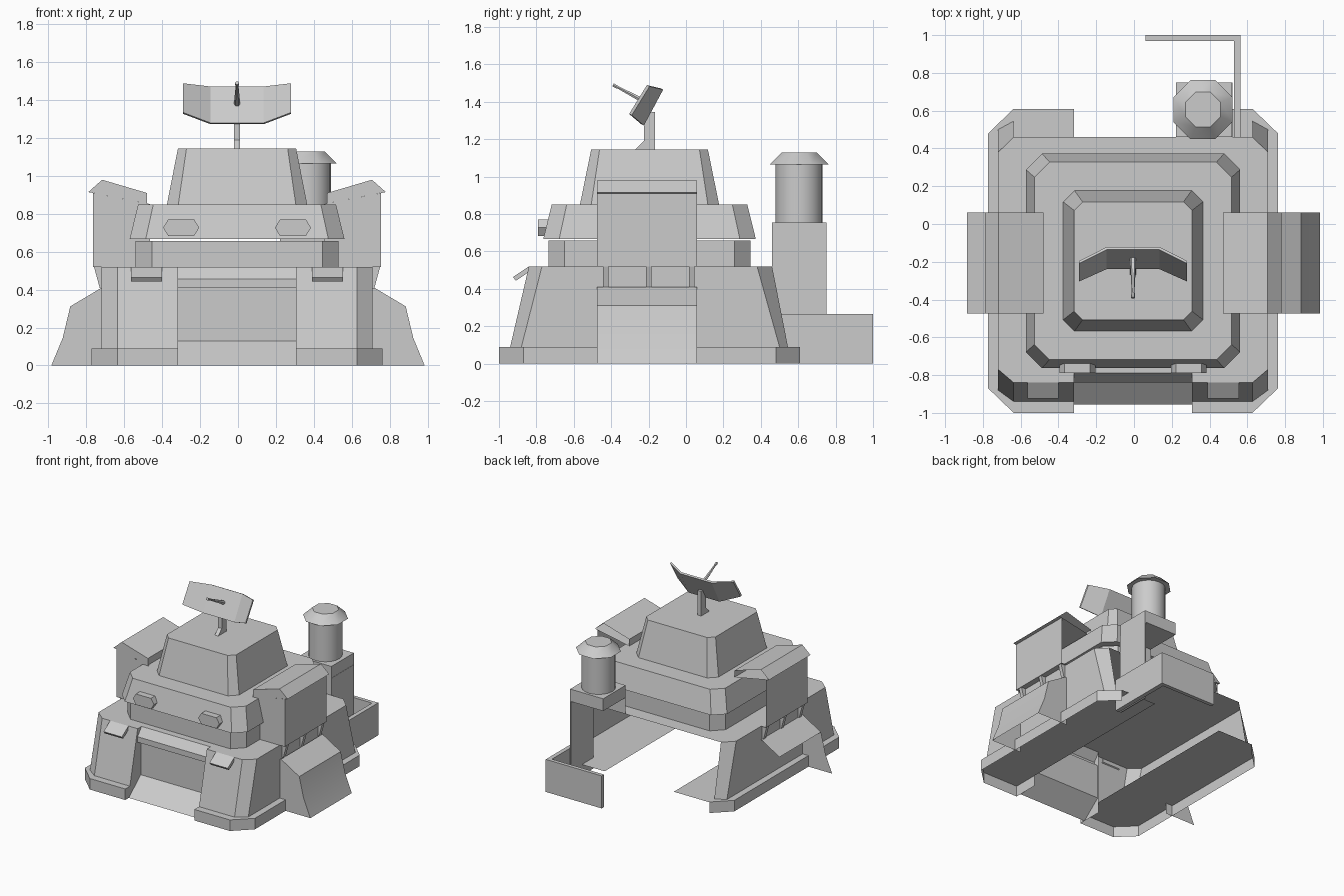
import bpy, bmesh, math
from mathutils import Vector

if "Cube" in bpy.data.objects:
    bpy.data.objects.remove(bpy.data.objects["Cube"])

grey = bpy.data.materials.new("plain grey")
grey.use_nodes = True
grey.diffuse_color = (0.6, 0.6, 0.6, 1)
grey.node_tree.nodes["Principled BSDF"].inputs["Base Color"].default_value = (0.6, 0.6, 0.6, 1)

CX, CY = -0.005, -0.195     # centre line of the symmetric hull, centre of upper tiers


def mesh(name, verts, faces, fix=True, flip=False):
    """Mesh object from points and faces; fix makes the normals face outward."""
    bm = bmesh.new()
    vs = [bm.verts.new(v) for v in verts]
    for f in faces:
        bm.faces.new([vs[i] for i in (reversed(f) if flip else f)])
    if fix:
        bmesh.ops.recalc_face_normals(bm, faces=bm.faces)
    me = bpy.data.meshes.new(name)
    bm.to_mesh(me)
    bm.free()
    me.materials.append(grey)
    ob = bpy.data.objects.new(name, me)
    bpy.context.collection.objects.link(ob)
    return ob


def loft(name, rows, closed=True, bottom=True, top=True, **kw):
    """Skin a stack of equal-length point rows."""
    n = len(rows[0])
    faces = []
    for r in range(len(rows) - 1):
        for i in range(n if closed else n - 1):
            j = (i + 1) % n
            faces.append((r * n + i, r * n + j, r * n + n + j, r * n + n + i))
    if bottom:
        faces.append(tuple(range(n))[::-1])
    if top:
        faces.append(tuple(range((len(rows) - 1) * n, len(rows) * n)))
    return mesh(name, [p for row in rows for p in row], faces, **kw)


def box(name, x0, x1, y0, y1, z0, z1):
    ring = [(x0, y0), (x1, y0), (x1, y1), (x0, y1)]
    return loft(name, [[(x, y, z) for x, y in ring] for z in (z0, z1)])


def prism(name, profile, y0, y1, back=True):
    """Extrude an xz profile along y, optionally open at the back."""
    return loft(name, [[(x, y, z) for x, z in profile] for y in (y0, y1)], top=back)


def octagon(hx, hy, c, z, cx=CX, cy=CY):
    pts = [(hx - c, -hy), (hx, c - hy), (hx, hy - c), (hx - c, hy),
           (c - hx, hy), (-hx, hy - c), (-hx, c - hy), (c - hx, -hy)]
    return [(cx + x, cy + y, z) for x, y in pts]


def ring(cx, cy, r, z, n, turn=0.0):
    return [(cx + r * math.cos(turn + 2 * math.pi * i / n),
             cy + r * math.sin(turn + 2 * math.pi * i / n), z) for i in range(n)]


# Lower hull: one skirted, sloped leg shell per side, open at the back
OUTER = [(.312, -1), (.632, -1), (.767, -.87), (.767, .48), (.632, .61)]
FOOT = [(.312, -.94), (.632, -.94), (.714, -.88), (.714, .50), (.632, .545)]
CROWN = [(.312, -.84), (.632, -.84), (.714, -.77), (.714, .38), (.632, .46)]
for s, side in ((1, "left"), (-1, "right")):
    m = s < 0

    def X(x):
        return CX + s * x

    def at(plan, z):
        return [(X(x), y, z) for x, y in plan]

    loft(side + "_leg_shell", [at(OUTER, 0), at(OUTER, .09), at(FOOT, .09), at(CROWN, .52)],
         closed=False, bottom=False, top=False, fix=False, flip=m)
    mesh(side + "_leg_floor", at(OUTER + [(.312, .61)], .088), [(5, 4, 3, 2, 1, 0)], False, m)
    mesh(side + "_leg_deck", at(CROWN + [(.312, .46)], .52), [range(6)], False, m)
    cheek = [(-1, 0), (-1, .09), (-.94, .09), (-.84, .52), (-.79, .52), (-.79, 0)]
    mesh(side + "_leg_cheek", [(X(.312), y, z) for y, z in cheek], [range(6)], False, m)

    # Tilted hood on the front of the leg
    hood = [(-.925, .463), (-.91, .443), (-.84, .49), (-.84, .52)]
    loft(side + "_leg_hood", [[(X(x), y, z) for y, z in hood] for x in (.395, .56)])

    # Six-sided lamp on the collar
    hexa = [(.095, 0), (.068, .044), (-.068, .044), (-.095, 0), (-.068, -.044), (.068, -.044)]
    loft(side + "_lamp", [[(X(.295) + x, y, .727 + z) for x, z in hexa] for y in (-.79, -.735)])

    # Side pod and its pitched roof, both open at the back
    wall = [(.714, .52), (.76, .52), (.76, .91)]
    loft(side + "_pod_side", [[(X(x), y, z) for x, z in wall] for y in (-.475, .06)],
         closed=False, bottom=False, top=False, fix=False, flip=m)
    mesh(side + "_pod_front", [(X(x), -.475, z) for x, z in
                               ((.46, .52), (.76, .52), (.76, .91), (.46, .852))], [range(4)], False, m)
    prism(side + "_pod_roof", [(X(.475), .855), (X(.785), .915), (X(.712), .98), (X(.475), .91)],
          -.475, .06, back=False)
    for k, y in enumerate((-.43, -.20, .03)):
        prism(f"{side}_pod_strut_{k + 1}",
              [(X(.712), .52), (X(.755), .52), (X(.725), .41), (X(.712), .41)], y - .015, y + .015)

    # Sloping side apron; only the left one has its lower plates
    prof = [(.72, .41), (.885, .312), (.925, .145), (.985, 0)]
    count = 4 if s > 0 else 2
    rows = [[(s * x, y, z) for x, z in prof[:count]] for y in (.06, -.475)]
    loft(side + "_apron", rows, closed=False, bottom=False, top=False, fix=False, flip=not m)
    for label, y in (("front", -.475), ("back", .06))[:2 if s > 0 else 1]:
        cap = [(s * .71, y, 0), (s * .71, y, .41)] + [(s * x, y, z) for x, z in prof]
        mesh(f"{side}_apron_{label}_cap", cap, [range(6)], False, m == (label == "front"))

# Middle deck, front ramp, door panel and sloped lintel as one folded sheet
fold = [(-.955, 0), (-.80, .13), (-.80, .41), (-.84, .41), (-.84, .455), (-.79, .52), (.46, .52)]
loft("ramp_door_and_deck", [[(CX + x, y, z) for y, z in fold] for x in (.312, -.312)],
     closed=False, bottom=False, top=False, fix=False, flip=True)

# Stacked upper tiers
loft("neck", [octagon(.535, .54, .085, .52), octagon(.535, .54, .085, .657)], bottom=False)
loft("collar", [octagon(.567, .568, .085, .667), octagon(.522, .523, .08, .85)])
loft("cabin", [octagon(.37, .372, .06, .85), octagon(.312, .312, .045, 1.145)], bottom=False)

# Dish: pole, bracket foot, three bent panels and feed rod
pole = [(-.275, 1.14), (-.165, 1.14), (-.165, 1.345), (-.19, 1.345), (-.225, 1.28), (-.225, 1.19)]
loft("dish_pole", [[(x, y, z) for y, z in pole] for x in (CX - .016, CX + .016)])
low = [(-.285, -.29, 1.328), (-.14, -.225, 1.273), (.14, -.225, 1.273), (.285, -.29, 1.328)]
high = [(-.285, -.195, 1.482), (-.14, -.122, 1.465), (.14, -.122, 1.465), (.285, -.195, 1.482)]
front = Vector((0, -.014, .007))
back = [Vector(p) + Vector((CX, 0, 0)) for p in low + high]
dish_faces = [(0, 4, 12, 8), (3, 11, 15, 7)]
for i in range(3):
    dish_faces += [(i, i + 1, i + 5, i + 4), (i + 8, i + 12, i + 13, i + 9),
                   (i, i + 8, i + 9, i + 1), (i + 4, i + 5, i + 13, i + 12)]
mesh("dish", back + [p + front for p in back], dish_faces)


def rod(name, a, b, ra, rb):
    a, b = Vector(a), Vector(b)
    q = (b - a).to_track_quat('Z', 'Y')
    loft(name, [[p + q @ Vector(v) for v in ring(0, 0, r, 0, 6)] for p, r in ((a, ra), (b, rb))])


rod("dish_feed", (CX, -.18, 1.38), (CX, -.37, 1.48), .017, .007)
rod("dish_feed_tip", (CX, -.365, 1.477), (CX, -.39, 1.49), .009, .011)

# Chimney on a shelf, its supporting walls and the low rear wall
box("chimney_shelf", .222, .52, .46, .75, .655, .755)
box("chimney_side_wall", .512, .522, .46, .75, 0, .66)
mesh("chimney_front_wall", [(.222, .46, .52), (.52, .46, .52), (.52, .46, .66), (.222, .46, .66)],
     [range(4)], False)
loft("chimney_stack", [ring(.365, .604, .126, z, 20) for z in (.755, 1.08)])
loft("chimney_cap", [ring(.365, .606, r, z, 8, math.pi / 8) for r, z in ((.17, 1.065), (.10, 1.13))])
box("rear_side_wall", .53, .565, .46, 1.0, 0, .265)
box("rear_end_wall", .06, .53, .97, 1.0, 0, .265)

# Smooth shading on the round and curved parts
for name in ("chimney_stack", "chimney_cap", "left_apron"):
    ob = bpy.data.objects[name]
    bpy.ops.object.select_all(action='DESELECT')
    ob.select_set(True)
    bpy.context.view_layer.objects.active = ob
    bpy.ops.object.shade_smooth_by_angle(angle=math.radians(35))
